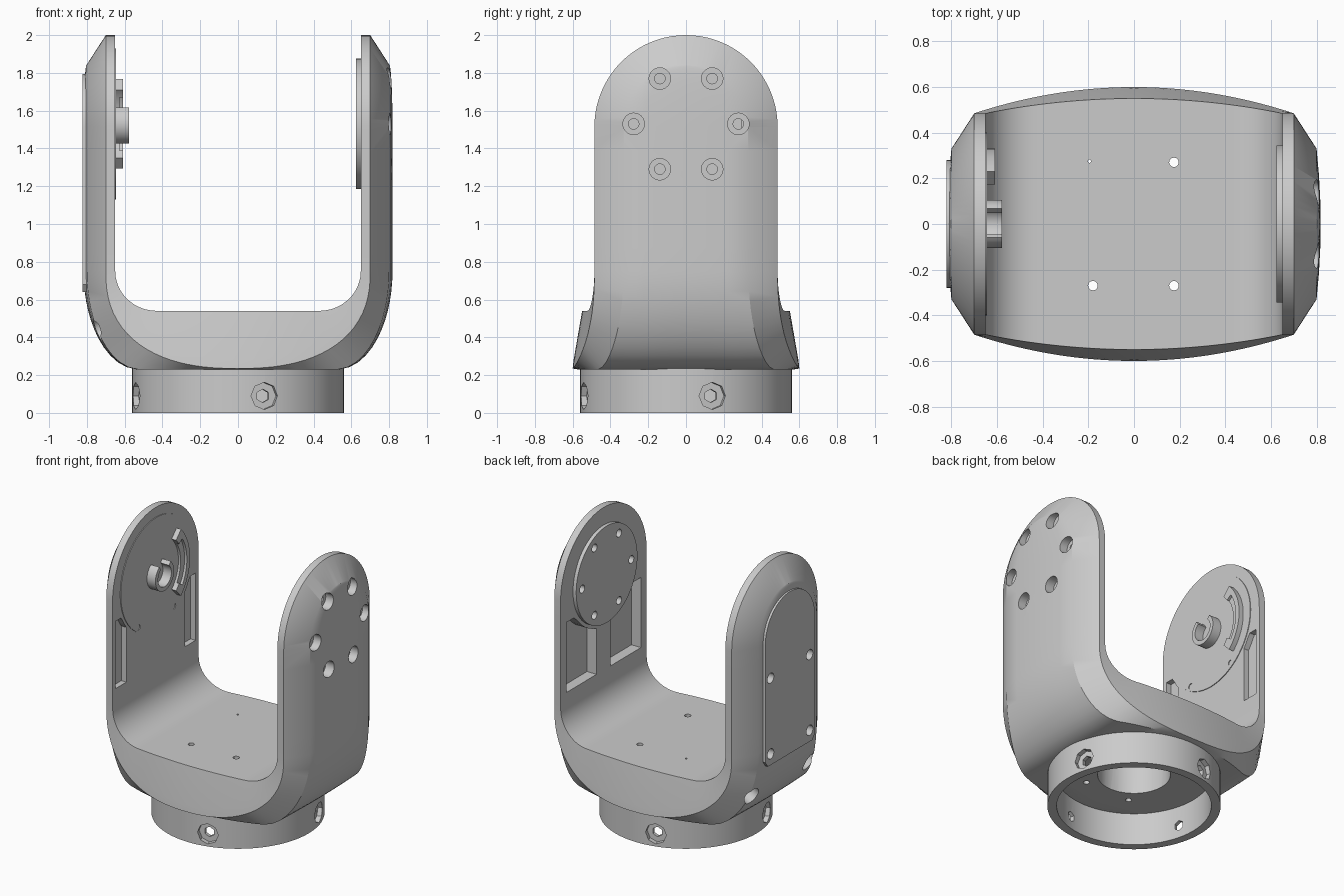
import bpy, bmesh, math
from mathutils import Vector

if "Cube" in bpy.data.objects:
    bpy.data.objects.remove(bpy.data.objects["Cube"])

grey = bpy.data.materials.new("plain grey")
grey.diffuse_color = (0.6, 0.6, 0.6, 1)
grey.use_nodes = True
grey.node_tree.nodes["Principled BSDF"].inputs["Base Color"].default_value = grey.diffuse_color
ZC = 1.515    # centre height of the rounded arm tops
HUB = 1.53    # height of the pivot axis


def make(name, bm):
    bmesh.ops.recalc_face_normals(bm, faces=bm.faces)
    me = bpy.data.meshes.new(name)
    bm.to_mesh(me)
    bm.free()
    me.materials.append(grey)
    ob = bpy.data.objects.new(name, me)
    bpy.context.collection.objects.link(ob)
    return ob


def cut(ob, bm):
    """Subtract the solids in bm from ob and bake the result."""
    tool = make("cutter", bm)
    m = ob.modifiers.new("cut", 'BOOLEAN')
    m.operation, m.solver, m.object = 'DIFFERENCE', 'EXACT', tool
    dg = bpy.context.evaluated_depsgraph_get()
    me = bpy.data.meshes.new_from_object(ob.evaluated_get(dg))
    ob.modifiers.clear()
    ob.data = me
    bpy.data.objects.remove(tool)


def cyl(bm, start, direction, length, r, seg=24):
    d = Vector(direction).normalized()
    mat = d.to_track_quat('Z', 'Y').to_matrix().to_4x4()
    mat.translation = Vector(start) + d * length / 2
    bmesh.ops.create_cone(bm, cap_ends=True, segments=seg, radius1=r, radius2=r,
                          depth=length, matrix=mat)


def prism(bm, pts, x0, x1):
    """Extrude a (y, z) outline along x."""
    a = [bm.verts.new((x0, y, z)) for y, z in pts]
    b = [bm.verts.new((x1, y, z)) for y, z in pts]
    n = len(pts)
    bm.faces.new(a)
    bm.faces.new(b[::-1])
    for i in range(n):
        bm.faces.new((a[i], b[i], b[(i + 1) % n], a[(i + 1) % n]))


def arc(r, a0, a1, n=24, z=HUB):
    angs = [math.radians(a0 + (a1 - a0) * i / n) for i in range(n + 1)]
    return [(r * math.cos(a), z + r * math.sin(a)) for a in angs]


def sector(r0, r1, a0, a1, n=24):
    return arc(r1, a0, a1, n) + arc(r0, a1, a0, n)


# --- Yoke body: one closed cross-section swept around the U ---
def rail(X, R, z0, xf, w0, p, zf=0.75, nb=22, ns=6, na=20):
    """(x, half width, z) from the bottom middle up to the arm tip."""
    pts = [Vector((xf * i / 20, z0)) for i in range(20)] if xf else []
    for i in range(121):
        t = math.pi / 2 * i / 120
        pts.append(Vector((xf + (X - xf) * math.sin(t) ** (2 / p),
                           zf - (zf - z0) * max(math.cos(t), 0) ** (2 / p))))
    pts[-1] = Vector((X, zf))
    acc = [0]
    for a, b in zip(pts, pts[1:]):
        acc.append(acc[-1] + (b - a).length)
    out, k = [], 0
    for i in range(nb + 1):
        s = acc[-1] * i / nb
        while k < len(pts) - 2 and acc[k + 1] < s:
            k += 1
        q = pts[k].lerp(pts[k + 1], min(1, (s - acc[k]) / (acc[k + 1] - acc[k])))
        out.append((q.x, w0 - (w0 - R) * (q.x / X) ** 2, q.y))
    out += [(X, R, zf + (ZC - zf) * i / ns) for i in range(1, ns + 1)]
    for i in range(1, na + 1):
        a = math.pi / 2 * i / na
        out.append((X, R * math.cos(a) if i < na else 0, ZC + R * math.sin(a)))
    return out


rails = [rail(0.65, 0.485, 0.54, 0.43, 0.55, 2),      # inner floor and walls
         rail(0.65, 0.485, 0.28, 0, 0.595, 2.1),      # rim, inner edge
         rail(0.70, 0.485, 0.235, 0, 0.60, 2.4),      # rim, outer edge
         rail(0.80, 0.33, 0.23, 0.52, 0.57, 2)]       # edge of outer chamfer
bm = bmesh.new()
N = len(rails[0]) - 1
rings = []
for st in range(-N, N + 1):
    s, i = (-1 if st < 0 else 1), abs(st)
    side = [r[i] for r in rails]
    x, w, z = side[3]
    co = [(s * a, b, c) for a, b, c in side]
    for f in (0.66, 0.33, 0, -0.33, -0.66):
        bulge = 0.018 * (1 - f * f) * (x / 0.8) ** 2 * min(1, w / 0.33)
        co.append((s * (x + bulge), w * f, z))
    co += [(s * a, -b, c) for a, b, c in side[::-1]]
    rings.append([bm.verts.new(c) for c in co])
for a, b in zip(rings, rings[1:]):
    for j in range(len(a)):
        k = (j + 1) % len(a)
        bm.faces.new((a[j], a[k], b[k], b[j]))
bmesh.ops.remove_doubles(bm, verts=bm.verts, dist=1e-5)
body = make("yoke_body", bm)


# Pockets on the inner arm faces, their tops following the round discs
def pocket(bm, y0, y1, z0, ztop, r, x0, x1):
    top = []
    for i in range(9):
        y = y1 + (y0 - y1) * i / 8
        z = HUB - math.sqrt(r * r - y * y) if abs(y) < r else ztop
        top.append((y, min(ztop, z)))
    prism(bm, [(y0, z0), (y1, z0)] + top, x0, x1)


bm = bmesh.new()
for s in (-1, 1):
    pocket(bm, s * 0.33, s * 0.45, 0.88, 1.36, 0.42, -0.69, -0.6)
    pocket(bm, s * 0.08, s * 0.42, 0.84, 1.34, 0.37, 0.6, 0.725)
cut(body, bm)

# Screw recesses and the hollow under the floor
bolts = [(0.277 * math.cos(math.radians(a)), HUB + 0.277 * math.sin(math.radians(a)))
         for a in range(0, 360, 60)]
cover_bolts = [(y, z) for y in (-0.22, 0.22) for z in (0.72, 1.26)]


def cover_bores():
    b = bmesh.new()
    for y, z in cover_bolts:
        cyl(b, (-0.765, y, z), (-1, 0, 0), 0.2, 0.036)
    return b


bm = bmesh.new()
for y, z in bolts:
    cyl(bm, (0.75, y, z), (1, 0, 0), 0.2, 0.057)
for y in (-0.32, 0.32):
    cyl(bm, (-0.70, y, 0.46), (-0.87, 0, -0.5), 0.2, 0.062)
cyl(bm, (0, 0, 0.1), (0, 0, 1), 0.36, 0.235, 48)
cut(body, bm)
cut(body, cover_bores())


def bolt_drills():
    b = bmesh.new()
    for y, z in bolts:
        cyl(b, (0.58, y, z), (1, 0, 0), 0.2, 0.028, 16)
    return b


cut(body, bolt_drills())
bm = bmesh.new()
for x, y, r in ((0.175, 0.27, 0.021), (0.175, -0.27, 0.021),
                (-0.18, -0.27, 0.021), (-0.195, 0.275, 0.007)):
    cyl(bm, (x, y, 0.1), (0, 0, 1), 0.6, r, 12)
cut(body, bm)

# --- Base collar with four countersunk screw holes ---
bm = bmesh.new()
cyl(bm, (0, 0, 0), (0, 0, 1), 0.24, 0.56, 72)
collar = make("base_collar", bm)
bm = bmesh.new()
cyl(bm, (0, 0, -0.1), (0, 0, 1), 0.5, 0.50, 72)
cut(collar, bm)
for start, r, seg in ((0.525, 0.072, 8), (0.4, 0.036, 6)):
    bm = bmesh.new()
    for k in range(4):
        a = math.radians(14.5 + 90 * k)
        d = Vector((math.cos(a), math.sin(a), 0))
        cyl(bm, d * start + Vector((0, 0, 0.09)), d, 0.2, r, seg)
    cut(collar, bm)

# --- Right arm: raised mounting disc ---
bm = bmesh.new()
cyl(bm, (0.625, 0, HUB), (1, 0, 0), 0.035, 0.345, 64)
disc = make("mounting_disc", bm)
cut(disc, bolt_drills())

# --- Left arm: shallow disc, open hub and curved guide ---
bm = bmesh.new()
cyl(bm, (-0.67, 0, HUB), (1, 0, 0), 0.025, 0.40, 64)
plate = make("pivot_disc", bm)
bm = bmesh.new()
cyl(bm, (-0.665, -0.2, HUB - 0.31), (1, 0, 0), 0.1, 0.02, 12)
cyl(bm, (-0.665, 0.2, HUB - 0.31), (1, 0, 0), 0.1, 0.02, 12)
cut(plate, bm)

bm = bmesh.new()
prism(bm, sector(0.075, 0.105, 125, 410, 36), -0.66, -0.578)
make("pivot_hub", bm)
bm = bmesh.new()
prism(bm, sector(0.25, 0.33, -46, 46), -0.66, -0.628)
for a in (-46, 34):      # thicker ends
    prism(bm, sector(0.25, 0.33, a, a + 12, 6), -0.655, -0.61)
prism(bm, sector(0.295, 0.33, -46, 46), -0.657, -0.61)
make("curved_guide", bm)

# --- Left arm: outer cover panel ---
bm = bmesh.new()
prism(bm, [(-0.25, 0.64), (0.25, 0.64), (0.28, 0.68)]
      + arc(0.28, 0, 180, 32, ZC) + [(-0.28, 0.68)], -0.78, -0.822)
cover = make("cover_panel", bm)
cut(cover, cover_bores())

# Smooth shading with sharp creases
bpy.ops.object.select_all(action='DESELECT')
for ob in bpy.context.collection.objects:
    ob.select_set(True)
    bpy.context.view_layer.objects.active = ob
bpy.ops.object.shade_smooth_by_angle(angle=math.radians(28))
